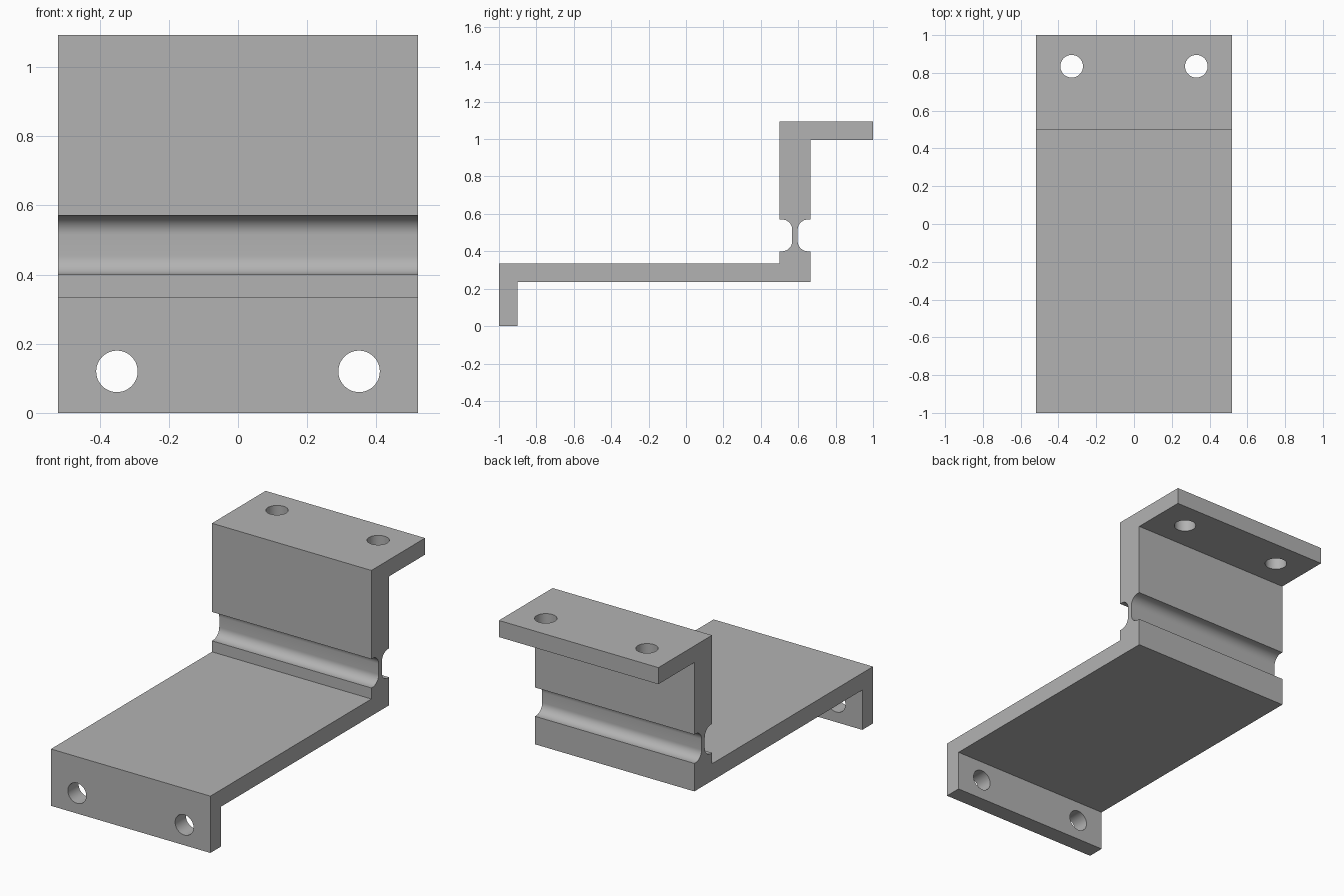
import bpy, bmesh
from math import pi, sin, cos

cube = bpy.data.objects.get("Cube")
if cube:
    bpy.data.objects.remove(cube, do_unlink=True)

HALF_W = 0.52
HOLE_R = 0.06

grey = bpy.data.materials.new("plain grey")
grey.use_nodes = True
colour = (0.45, 0.45, 0.45, 1)
grey.diffuse_color = colour
grey.node_tree.nodes["Principled BSDF"].inputs["Base Color"].default_value = colour


def arc(cy, cz, r, start, end, steps=12):
    """Points of a circular arc in the y-z plane."""
    angles = [start + (end - start) * i / steps for i in range(steps + 1)]
    return [(cy + r * cos(a), cz + r * sin(a)) for a in angles]


# Side profile of the stepped bracket, with the thinned neck in its upright
bottom, top, r = 0.4, 0.57, 0.055
front_neck, back_neck = 0.568, 0.597
profile = [(-1, 0), (-0.9, 0), (-0.9, 0.235), (0.665, 0.235), (0.665, bottom)]
profile += arc(back_neck + r, bottom + r, r, 1.5 * pi, pi)
profile += arc(back_neck + r, top - r, r, pi, 0.5 * pi)
profile += [(0.665, top), (0.665, 0.995), (1, 0.995), (1, 1.093), (0.5, 1.093), (0.5, top)]
profile += arc(front_neck - r, top - r, r, 0.5 * pi, 0)
profile += arc(front_neck - r, bottom + r, r, 0, -0.5 * pi)
profile += [(0.5, bottom), (0.5, 0.335), (-1, 0.335)]

# Bracket body: the profile extruded across the width
bm = bmesh.new()
face = bm.faces.new([bm.verts.new((-HALF_W, y, z)) for y, z in profile])
ext = bmesh.ops.extrude_face_region(bm, geom=[face])
moved = [v for v in ext["geom"] if isinstance(v, bmesh.types.BMVert)]
bmesh.ops.translate(bm, verts=moved, vec=(2 * HALF_W, 0, 0))
bmesh.ops.recalc_face_normals(bm, faces=bm.faces)
mesh = bpy.data.meshes.new("stepped_bracket")
bm.to_mesh(mesh)
bm.free()
mesh.materials.append(grey)
bracket = bpy.data.objects.new("stepped_bracket", mesh)
bpy.context.collection.objects.link(bracket)


def drill(location, rotation):
    """Cut one round hole through the bracket."""
    bpy.ops.mesh.primitive_cylinder_add(vertices=48, radius=HOLE_R, depth=0.3,
                                        location=location, rotation=rotation)
    cutter = bpy.context.object
    cutter.name = "hole_cutter"
    cutter.hide_render = True
    cutter.data.materials.append(grey)
    mod = bracket.modifiers.new("hole", 'BOOLEAN')
    mod.operation = 'DIFFERENCE'
    mod.solver = 'EXACT'
    mod.object = cutter
    bpy.context.view_layer.objects.active = bracket
    bpy.ops.object.modifier_apply(modifier=mod.name)
    bpy.data.objects.remove(cutter, do_unlink=True)


# Mounting holes, a pair in each flange
for side in (-1, 1):
    drill((side * 0.35, -0.95, 0.12), (pi / 2, 0, 0))
    drill((side * 0.33, 0.835, 1.045), (0, 0, 0))

bpy.ops.object.select_all(action='DESELECT')
bracket.select_set(True)
bpy.context.view_layer.objects.active = bracket
bpy.ops.object.shade_smooth_by_angle(angle=pi / 6)
